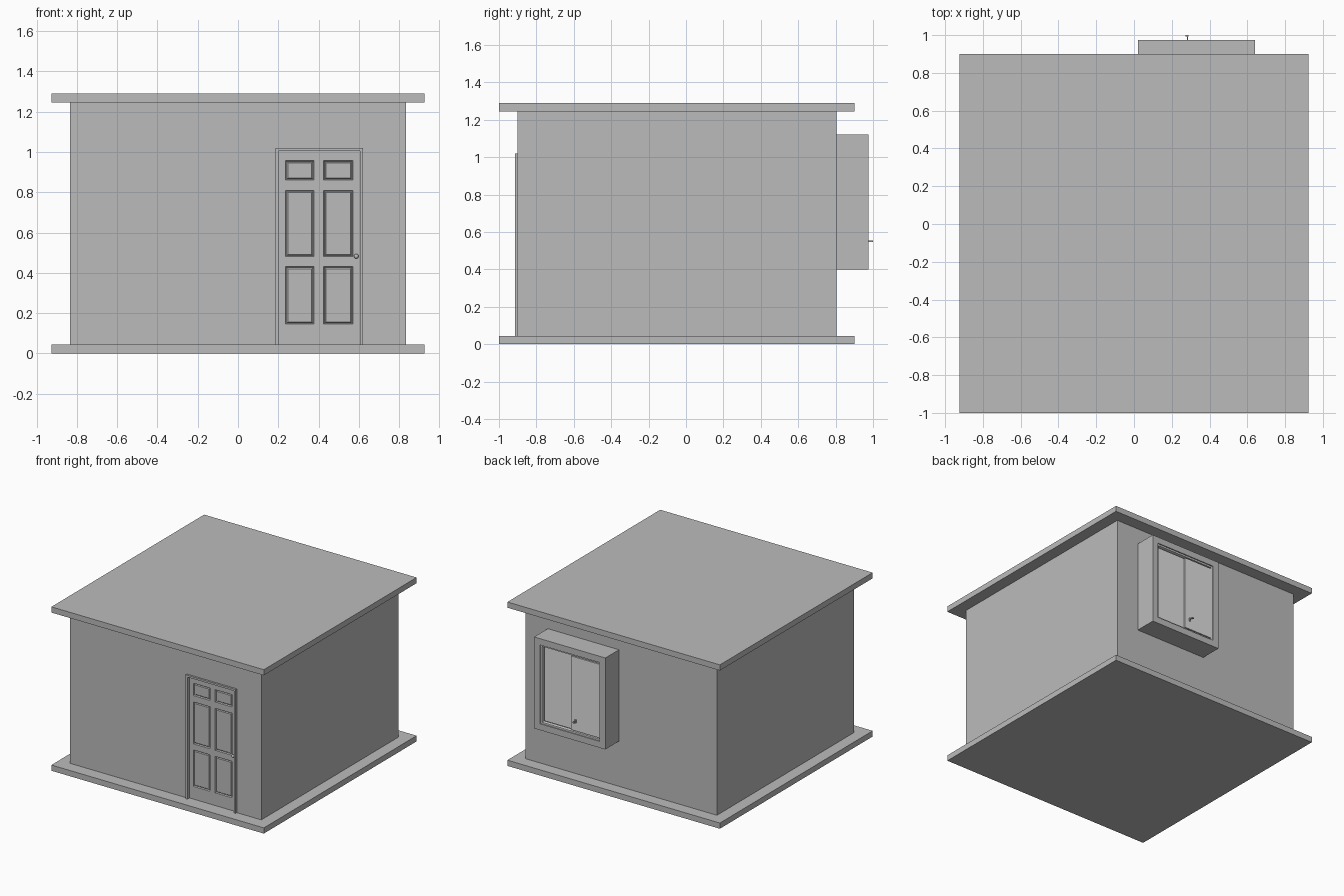
import bpy, bmesh
from mathutils import Vector

cube = bpy.data.objects.get("Cube")
if cube:
    bpy.data.objects.remove(cube, do_unlink=True)


def material(name, v):
    m = bpy.data.materials.new(name)
    m.use_nodes = True
    m.diffuse_color = (v, v, v, 1)
    m.node_tree.nodes["Principled BSDF"].inputs["Base Color"].default_value = (v, v, v, 1)
    return m


GREY = material("plain grey", 0.5)
PALE = material("pale window grey", 0.74)


def finish(name, bm, mat):
    mesh = bpy.data.meshes.new(name)
    bm.to_mesh(mesh)
    bm.free()
    ob = bpy.data.objects.new(name, mesh)
    mesh.materials.append(mat)
    bpy.context.collection.objects.link(ob)
    return ob


def box(name, lo, hi, mat=GREY):
    lo, hi = Vector(lo), Vector(hi)
    bm = bmesh.new()
    bmesh.ops.create_cube(bm, size=1)
    for v in bm.verts:
        v.co = (lo + hi) / 2 + v.co * (hi - lo)
    return finish(name, bm, mat)


def ring(name, x0, x1, z0, z1, y0, y1, w, bottom=True, mat=GREY):
    """Rectangular frame of bar width w; open below when bottom is False."""
    base = z0 + w if bottom else z0
    box(name + "_right_jamb", (x0, y0, base), (x0 + w, y1, z1 - w), mat)
    box(name + "_left_jamb", (x1 - w, y0, base), (x1, y1, z1 - w), mat)
    box(name + "_head", (x0, y0, z1 - w), (x1, y1, z1), mat)
    if bottom:
        box(name + "_sill", (x0, y0, z0), (x1, y1, z0 + w), mat)


# Floor slab, roof slab and walls
BASE, EAVE = 0.045, 1.245
box("floor_slab", (-0.925, -1, 0), (0.925, 0.9, BASE))
box("roof_slab", (-0.925, -1, EAVE), (0.925, 0.9, 1.29))
walls = box("walls", (-0.833, -0.9, BASE), (0.833, 0.805, EAVE))

# Doorway cut into the front wall
cutter = box("doorway_cutter", (0.2, -1, BASE - 0.02), (0.605, -0.86, 1.005))
cutter.hide_render = True
cutter.hide_set(True)
cut = walls.modifiers.new("doorway", 'BOOLEAN')
cut.operation = 'DIFFERENCE'
cut.object = cutter
cut.solver = 'EXACT'
ring("door_frame", 0.185, 0.62, BASE, 1.02, -0.915, -0.9, 0.015, bottom=False)

# Six-panel door: a grid face with moulded insets
xs = [0.2, 0.235, 0.378, 0.425, 0.57, 0.605]
zs = [BASE, 0.145, 0.432, 0.48, 0.81, 0.86, 0.957, 1.005]
bm = bmesh.new()
grid = [[bm.verts.new((x, -0.89, z)) for x in xs] for z in zs]
panels = []
for r in range(len(zs) - 1):
    for c in range(len(xs) - 1):
        f = bm.faces.new((grid[r][c], grid[r][c + 1], grid[r + 1][c + 1], grid[r + 1][c]))
        if r % 2 and c % 2:
            panels.append(f)
bm.normal_update()
for thick, depth in ((0.006, -0.01), (0.003, 0), (0.008, 0.006)):
    bmesh.ops.inset_individual(bm, faces=panels, thickness=thick, depth=depth)
finish("door", bm, GREY)

# Door knob
bm = bmesh.new()
bmesh.ops.create_uvsphere(bm, u_segments=16, v_segments=10, radius=0.012)
for v in bm.verts:
    v.co += Vector((0.587, -0.901, 0.482))
knob = finish("door_knob", bm, GREY)
knob.data.shade_smooth()

# Projecting window box on the back wall
X0, X1, Z0, Z1, FACE = 0.02, 0.64, 0.4, 1.12, 0.975
box("window_box", (X0, 0.805, Z0), (X1, 0.94, Z1))
ring("window_surround", X0, X1, Z0, Z1, 0.94, FACE, 0.05)
ring("window_track", X0 + 0.05, X1 - 0.05, Z0 + 0.05, Z1 - 0.05, 0.94, 0.966, 0.012, mat=PALE)

# Two sliding sashes, one in front of the other
box("rear_sash", (0.32, 0.94, 0.47), (0.568, 0.95, 1.05), PALE)
box("front_sash", (0.082, 0.94, 0.47), (0.325, 0.964, 1.05), PALE)

# Small latch on the front sash
box("latch_plate", (0.278, 0.964, 0.535), (0.29, 0.972, 0.56))
box("latch_stem", (0.281, 0.972, 0.546), (0.287, 0.994, 0.554))
box("latch_lever", (0.272, 0.992, 0.545), (0.288, 1.0, 0.553))
